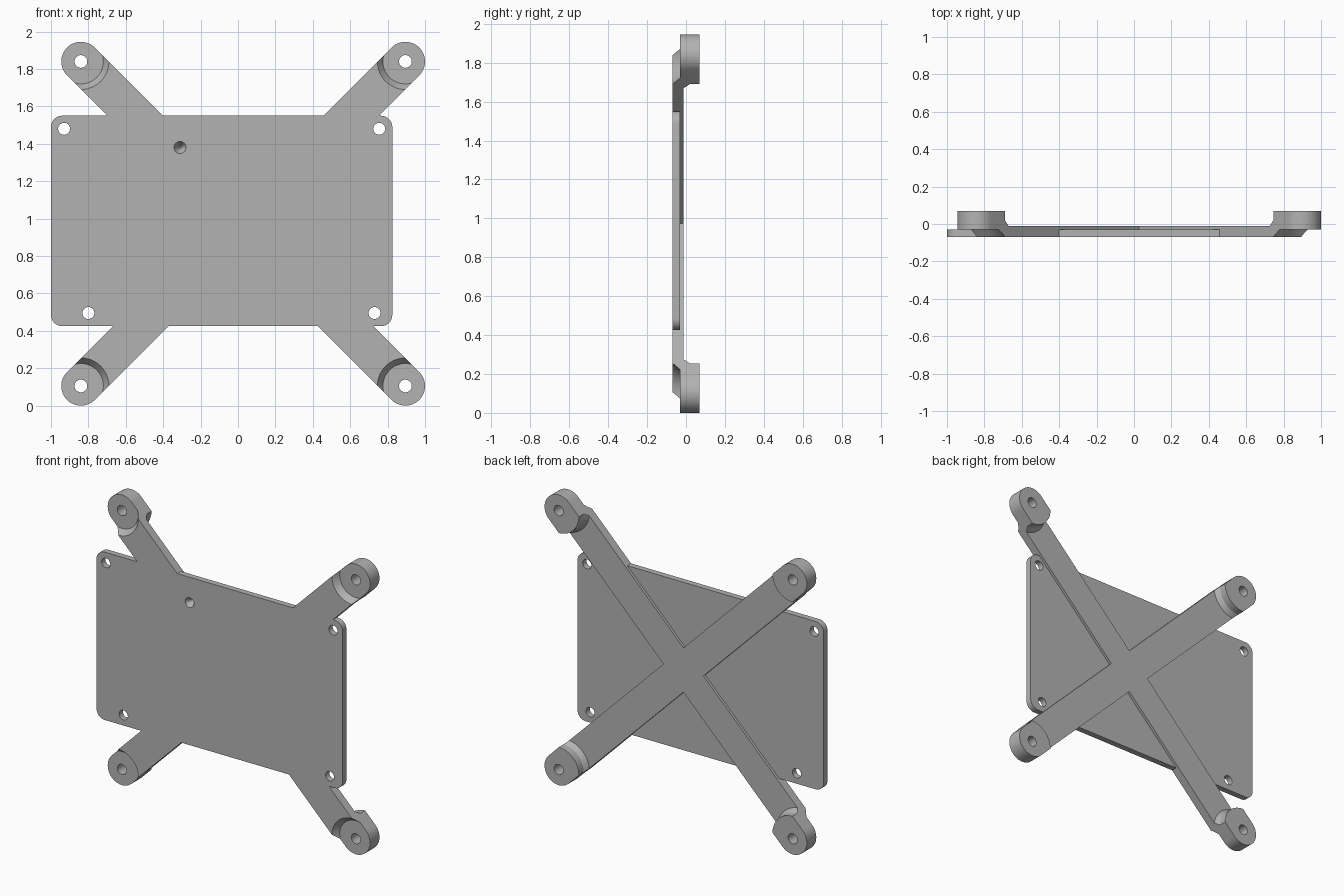
import bpy, bmesh, math
from mathutils import Matrix, Vector

cube = bpy.data.objects.get("Cube")
if cube:
    bpy.data.objects.remove(cube, do_unlink=True)

grey = bpy.data.materials.new("light_grey")
grey.use_nodes = True
colour = (0.45, 0.45, 0.45, 1)
grey.diffuse_color = colour
grey.node_tree.nodes["Principled BSDF"].inputs["Base Color"].default_value = colour

FRONT, STEP, PLATE_BACK, ARM_BACK, BACK = -0.07, -0.03, -0.03, -0.012, 0.07
MID_X, MID_Z, SPAN, ARM_R = 0.0275, 0.9725, 0.8675, 0.105


def finish(name, bm):
    bmesh.ops.recalc_face_normals(bm, faces=bm.faces)
    mesh = bpy.data.meshes.new(name)
    bm.to_mesh(mesh)
    bm.free()
    mesh.materials.append(grey)
    obj = bpy.data.objects.new(name, mesh)
    bpy.context.collection.objects.link(obj)
    return obj


def slab(name, outline, y0, y1):
    """Extrude an x-z outline from y0 to y1."""
    bm = bmesh.new()
    face = bm.faces.new([bm.verts.new((x, y0, z)) for x, z in outline])
    moved = bmesh.ops.extrude_face_region(bm, geom=[face])["geom"]
    bmesh.ops.translate(bm, vec=(0, y1 - y0, 0),
                        verts=[v for v in moved if isinstance(v, bmesh.types.BMVert)])
    return finish(name, bm)


def cone(name, x, z, y0, r0, y1, r1, sides=64):
    """Cone or cylinder with its axis along y."""
    bm = bmesh.new()
    turn = Matrix.Translation((x, (y0 + y1) / 2, z)) @ Matrix.Rotation(-math.pi / 2, 4, "X")
    bmesh.ops.create_cone(bm, cap_ends=True, segments=sides, radius1=r0, radius2=r1,
                          depth=y1 - y0, matrix=turn)
    return finish(name, bm)


def combine(target, tool, operation):
    mod = target.modifiers.new("combine", "BOOLEAN")
    mod.operation, mod.object, mod.solver = operation, tool, "EXACT"
    graph = bpy.context.evaluated_depsgraph_get()
    mesh = bpy.data.meshes.new_from_object(target.evaluated_get(graph))
    target.modifiers.clear()
    target.data = mesh
    bpy.data.objects.remove(tool, do_unlink=True)


def arc(cx, cz, r, start, sweep, steps):
    return [(cx + r * math.cos(start + sweep * i / steps),
             cz + r * math.sin(start + sweep * i / steps)) for i in range(steps + 1)]


def capsule(slope):
    """Outline of one diagonal arm with round ends."""
    dx, dz = SPAN, SPAN * slope
    heading = math.atan2(dz, dx)
    return (arc(MID_X + dx, MID_Z + dz, ARM_R, heading - math.pi / 2, math.pi, 24)
            + arc(MID_X - dx, MID_Z - dz, ARM_R, heading + math.pi / 2, math.pi, 24))


pads = [(MID_X + sx * SPAN, MID_Z + sz * SPAN, sx * sz) for sx in (-1, 1) for sz in (-1, 1)]

# Rounded plate
left, right, low, high, r = -1.0, 0.825, 0.425, 1.55, 0.06
corners = [(right - r, high - r), (left + r, high - r), (left + r, low + r), (right - r, low + r)]
outline = [p for i, (x, z) in enumerate(corners) for p in arc(x, z, r, i * math.pi / 2, math.pi / 2, 10)]
bracket = slab("mounting_bracket", outline, FRONT, PLATE_BACK)

# Crossed arms
for slope in (1, -1):
    combine(bracket, slab("arm", capsule(slope), FRONT, ARM_BACK), "UNION")

# Raised pads: conical clearance at the front, conical shoulder at the back
for x, z, slope in pads:
    combine(bracket, cone("clearance", x, z, FRONT - 0.02, 0.165, STEP, 0.12), "DIFFERENCE")
    pad = slab("pad", capsule(slope), STEP, BACK)
    shoulder = cone("shoulder", x, z, STEP - 0.01, 0.19, 0.02, 0.15)
    combine(shoulder, cone("boss", x, z, 0.02, 0.15, BACK + 0.01, 0.15), "UNION")
    combine(pad, shoulder, "INTERSECT")
    combine(bracket, pad, "UNION")
    combine(bracket, cone("pad_hole", x, z, -0.2, 0.034, 0.2, 0.034, 32), "DIFFERENCE")

# Plate holes and the blind conical dimple
for x, z in [(-0.93, 1.48), (0.755, 1.48), (-0.8, 0.495), (0.73, 0.495)]:
    combine(bracket, cone("plate_hole", x, z, -0.2, 0.032, 0.2, 0.032, 32), "DIFFERENCE")
combine(bracket, cone("dimple", -0.31, 1.38, FRONT - 0.001, 0.033, -0.025, 0.006, 32), "DIFFERENCE")

bpy.context.view_layer.objects.active = bracket
bracket.select_set(True)
bpy.ops.object.shade_smooth_by_angle(angle=math.radians(25))
